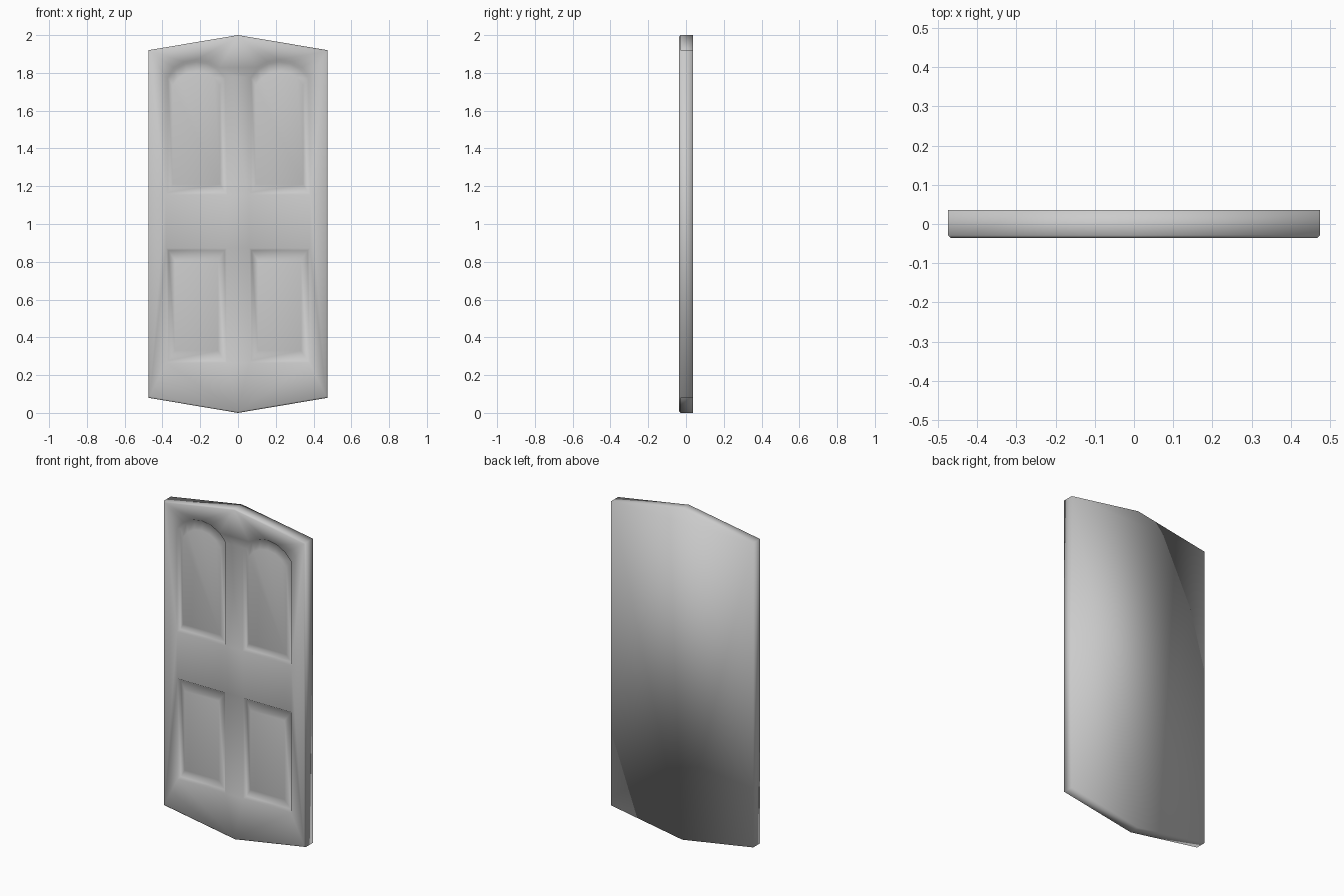
import bpy, bmesh, math

if "Cube" in bpy.data.objects:
    bpy.data.objects.remove(bpy.data.objects["Cube"])

FRONT, BACK, BEVEL = -0.036, 0.036, 0.007
bm = bmesh.new()


def ring(points, y):
    """Closed loop of vertices at depth y."""
    return [bm.verts.new((x, y, z)) for x, z in points]


def bridge(a, b):
    n = len(a)
    for i in range(n):
        bm.faces.new((a[i], a[(i + 1) % n], b[(i + 1) % n], b[i]))


def panel_outline(cx, half, z0, z1, rise, steps=6):
    """Rectangle from z0 to z1, with an optional circular arch on top."""
    pts = [(cx - half, z0), (cx + half, z0)]
    if rise == 0:
        return pts + [(cx + half, z1), (cx - half, z1)]
    r = (half * half + rise * rise) / (2 * rise)
    a = math.asin(half / r)
    for i in range(steps + 1):
        t = a - 2 * a * i / steps
        pts.append((cx + r * math.sin(t), z1 + rise - r + r * math.cos(t)))
    return pts


def slab_outline(inset):
    w, top = 0.475 - inset, 1.0 - inset
    side = 0.92 - inset
    return [(-w, 1 - side), (0, 1 - top), (w, 1 - side),
            (w, 1 + side), (0, 1 + top), (-w, 1 + side)]


# Slab: pointed top and bottom, softened front edge
back = ring(slab_outline(0), BACK)
rim = ring(slab_outline(0), FRONT + BEVEL)
face_rim = ring(slab_outline(BEVEL), FRONT)
bm.faces.new(back)
bridge(back, rim)
bridge(rim, face_rim)

# Panels: (outer half width, z0, z1, rise), (inner half width, z0, z1, rise)
panels = [((0.163, 1.155, 1.78, 0.09), (0.125, 1.21, 1.735, 0.073)),
          ((0.160, 0.265, 0.872, 0), (0.114, 0.33, 0.808, 0))]
loops = [face_rim]
for side in (-1, 1):
    cx = side * 0.22
    for outer, inner in panels:
        h, z0, z1, rise = outer
        groove = (h - 0.012, z0 + 0.012, z1 - 0.012 + (0.006 if rise else 0),
                  rise - 0.006 if rise else 0)
        lip = ring(panel_outline(cx, *outer), FRONT)
        low = ring(panel_outline(cx, *groove), FRONT + 0.016)
        field = ring(panel_outline(cx, *inner), FRONT + 0.004)
        bridge(lip, low)
        bridge(low, field)
        bm.faces.new(field)
        loops.append(lip)

# Front frame around the four panels
edges = []
for loop in loops:
    for i, v in enumerate(loop):
        w = loop[(i + 1) % len(loop)]
        edges.append(bm.edges.get((v, w)))
bmesh.ops.triangle_fill(bm, edges=edges, use_beauty=True, use_dissolve=False,
                        normal=(0, -1, 0))
bmesh.ops.recalc_face_normals(bm, faces=bm.faces)
for f in bm.faces:
    f.smooth = True

mesh = bpy.data.meshes.new("door_panel")
bm.to_mesh(mesh)
bm.free()
door = bpy.data.objects.new("door_panel", mesh)
bpy.context.collection.objects.link(door)
